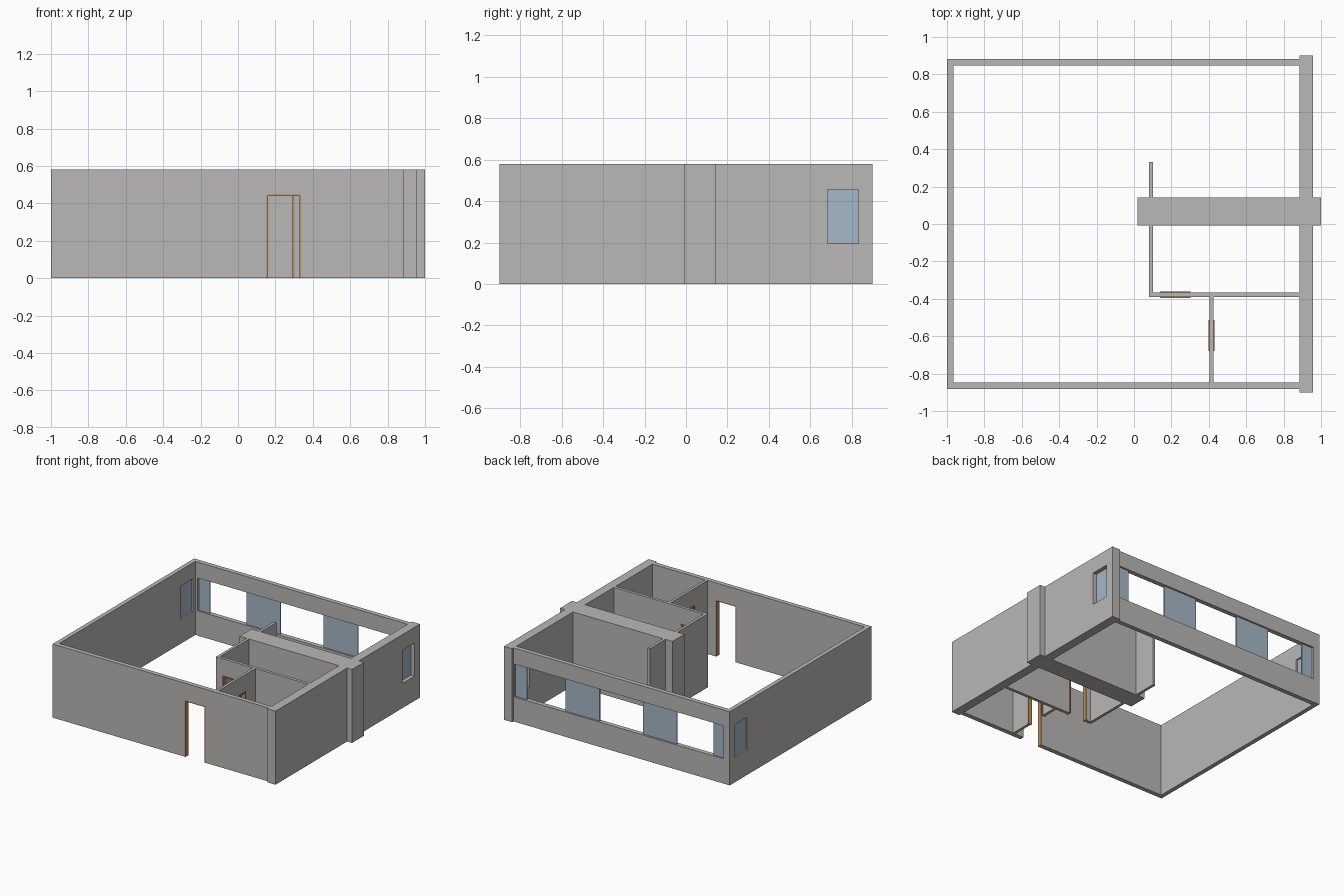
import bpy
import bmesh
from mathutils import Vector

default = bpy.data.objects.get("Cube")
if default:
    bpy.data.objects.remove(default, do_unlink=True)


def material(name, color):
    mat = bpy.data.materials.new(name)
    mat.use_nodes = True
    mat.diffuse_color = (*color, 1)
    mat.node_tree.nodes["Principled BSDF"].inputs["Base Color"].default_value = (*color, 1)
    return mat


PLASTER = material("plaster grey", (0.49, 0.48, 0.47))
GLASS = material("window blue", (0.38, 0.48, 0.57))
WOOD = material("door frame wood", (0.48, 0.28, 0.12))

HEIGHT = 0.58
SILL, HEAD = 0.195, 0.455
DOOR = 0.447
TRIM = 0.009


def panel(name, x, y, z=(0, HEIGHT), hole=None, mat=PLASTER):
    """Upright slab along its longer side; hole = (start, end, bottom, top)."""
    along_x = x[1] - x[0] > y[1] - y[0]
    run, depth = (x, y) if along_x else (y, x)
    us, zs = set(run), set(z)
    if hole:
        us.update(hole[:2])
        zs.update(hole[2:])
    us, zs = sorted(us), sorted(zs)

    def point(u, h):
        return (u, depth[0], h) if along_x else (depth[0], u, h)

    bm = bmesh.new()
    grid = [[bm.verts.new(point(u, h)) for h in zs] for u in us]
    for i in range(len(us) - 1):
        for j in range(len(zs) - 1):
            if hole and hole[0] <= us[i] < hole[1] and hole[2] <= zs[j] < hole[3]:
                continue
            bm.faces.new((grid[i][j], grid[i + 1][j], grid[i + 1][j + 1], grid[i][j + 1]))
    loose = [v for v in bm.verts if not v.link_faces]
    bmesh.ops.delete(bm, geom=loose, context='VERTS')

    # Give the sheet its thickness
    old = bm.faces[:]
    new = bmesh.ops.extrude_face_region(bm, geom=old, use_keep_orig=True)["geom"]
    t = depth[1] - depth[0]
    offset = Vector((0, t, 0)) if along_x else Vector((t, 0, 0))
    bmesh.ops.translate(bm, vec=offset, verts=[g for g in new if isinstance(g, bmesh.types.BMVert)])
    bmesh.ops.recalc_face_normals(bm, faces=bm.faces)

    mesh = bpy.data.meshes.new(name)
    bm.to_mesh(mesh)
    bm.free()
    mesh.materials.append(mat)
    obj = bpy.data.objects.new(name, mesh)
    bpy.context.collection.objects.link(obj)
    return obj


def door_frame(name, x, y):
    """Thin lining around a doorway, open at the floor."""
    run = x if x[1] - x[0] > y[1] - y[0] else y
    panel(name, x, y, (0, DOOR), (run[0] + TRIM, run[1] - TRIM, 0, DOOR - TRIM), WOOD)


# Outer walls
OUT, IN = 0.883, 0.847
FRONT_DOOR = (0.152, 0.337)
RIBBON = (-0.945, 0.88)
LEFT_WIN, RIGHT_WIN = (0.665, 0.82), (0.682, 0.832)
EAST, EAST_OUT = 0.886, 0.957
panel("front_wall", (-0.966, EAST), (-OUT, -IN), hole=(*FRONT_DOOR, 0, DOOR))
panel("back_wall", (-0.966, EAST), (IN, OUT), hole=(*RIBBON, SILL, HEAD))
panel("right_side_wall", (-1, -0.966), (-OUT, OUT), hole=(*LEFT_WIN, SILL, HEAD))
panel("left_side_wall", (EAST, EAST_OUT), (-0.9, 0.9), hole=(*RIGHT_WIN, SILL, HEAD))

# Thick cross wall with its outer pier
BEAM = (-0.008, 0.142)
panel("thick_cross_wall", (0.019, EAST), BEAM)
panel("outer_pier", (EAST_OUT, 1), BEAM)

# Thin partitions
HALL = (0.08, 0.102)
ROOM = (-0.39, -0.366)
CLOSET = (0.404, 0.425)
ROOM_DOOR = (0.138, 0.301)
CLOSET_DOOR = (-0.679, -0.513)
panel("hall_partition", HALL, (ROOM[0], BEAM[0]))
panel("stub_partition", HALL, (BEAM[1], 0.332))
panel("room_partition", (HALL[1], EAST), ROOM, hole=(*ROOM_DOOR, 0, DOOR))
panel("closet_partition", CLOSET, (-IN, ROOM[0]), hole=(*CLOSET_DOOR, 0, DOOR))

# Door frames
PROUD = 0.006
door_frame("front_door_frame", FRONT_DOOR, (-OUT, -IN))
door_frame("room_door_frame", ROOM_DOOR, (ROOM[0] - PROUD, ROOM[1] + PROUD))
door_frame("closet_door_frame", (CLOSET[0] - PROUD, CLOSET[1] + PROUD), CLOSET_DOOR)

# Window panes
PANE_Z = (SILL, HEAD)
for i, span in enumerate([(RIBBON[0], -0.847), (-0.53, -0.233), (0.145, 0.443), (0.78, RIBBON[1])]):
    panel(f"back_pane_{i + 1}", span, (0.861, 0.869), PANE_Z, mat=GLASS)
panel("right_side_pane", (-0.987, -0.979), LEFT_WIN, PANE_Z, mat=GLASS)
panel("left_side_pane", (0.918, 0.926), RIGHT_WIN, PANE_Z, mat=GLASS)
